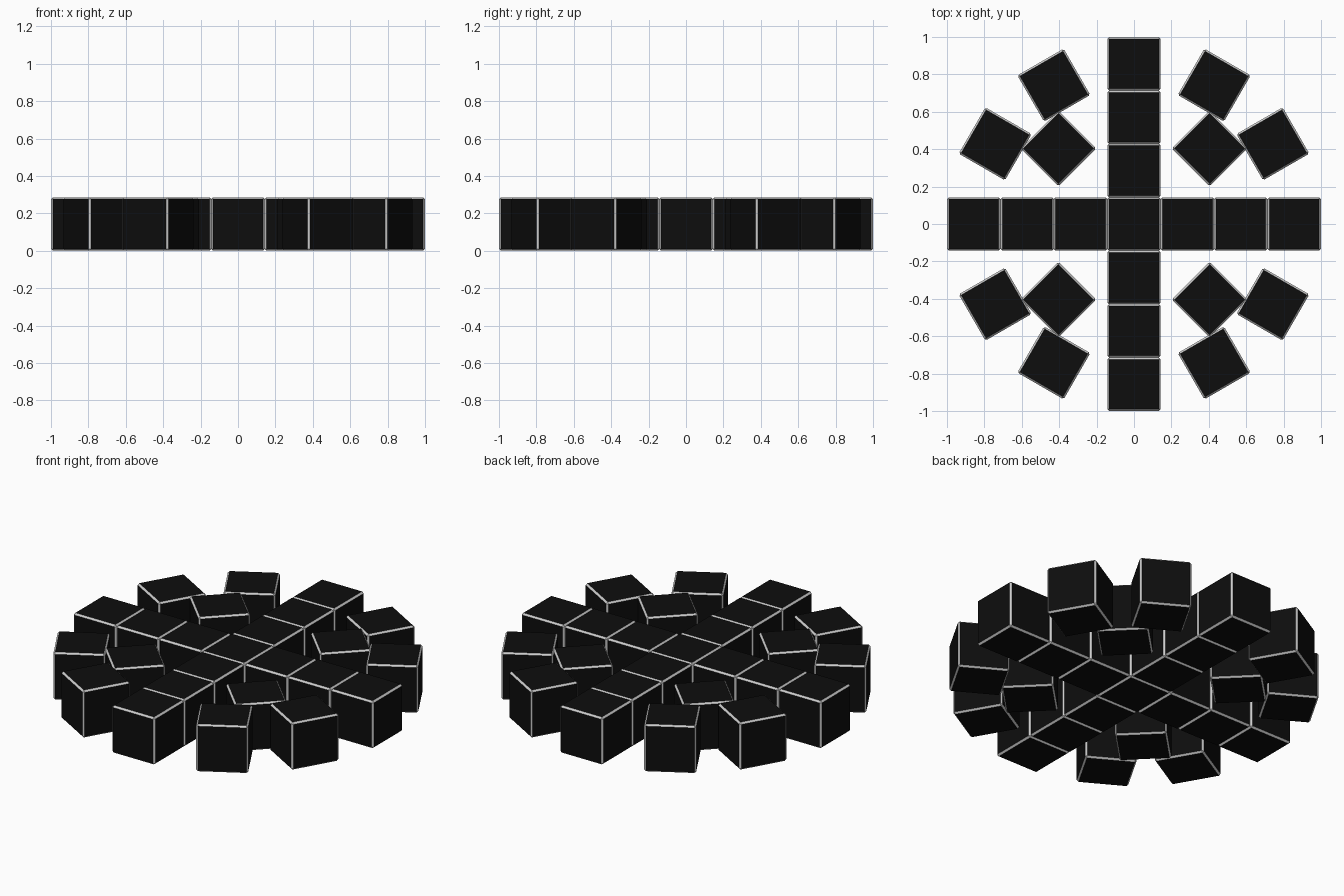
import bpy, bmesh, math

if "Cube" in bpy.data.objects:
    bpy.data.objects.remove(bpy.data.objects["Cube"])

SIDE = 2 / 7      # seven blocks span the full width
CHAMFER = 0.01


def material(name, value):
    m = bpy.data.materials.new(name)
    m.diffuse_color = (value, value, value, 1)
    m.use_nodes = True
    m.node_tree.nodes["Principled BSDF"].inputs["Base Color"].default_value = m.diffuse_color
    return m


# Shared block mesh: black faces, pale chamfered edges
mesh = bpy.data.meshes.new("block")
mesh.materials.append(material("black_face", 0.004))
mesh.materials.append(material("grey_edge", 0.6))
bm = bmesh.new()
bmesh.ops.create_cube(bm, size=SIDE)
bmesh.ops.bevel(bm, geom=bm.edges[:], offset=CHAMFER, offset_type='OFFSET',
                segments=1, profile=0.5, affect='EDGES', material=1)
bm.to_mesh(mesh)
bm.free()


def block(name, radius, angle):
    ob = bpy.data.objects.new(name, mesh)
    ob.location = (radius * math.cos(angle), radius * math.sin(angle), SIDE / 2)
    ob.rotation_euler.z = angle
    bpy.context.collection.objects.link(ob)


# Centre block, then rings of 4, 8 and 12 blocks facing outward
block("centre_block", 0, 0)
for ring in (1, 2, 3):
    count = 4 * ring
    for i in range(count):
        block(f"ring_{ring}_block_{i + 1}", ring * SIDE, math.tau * i / count)
